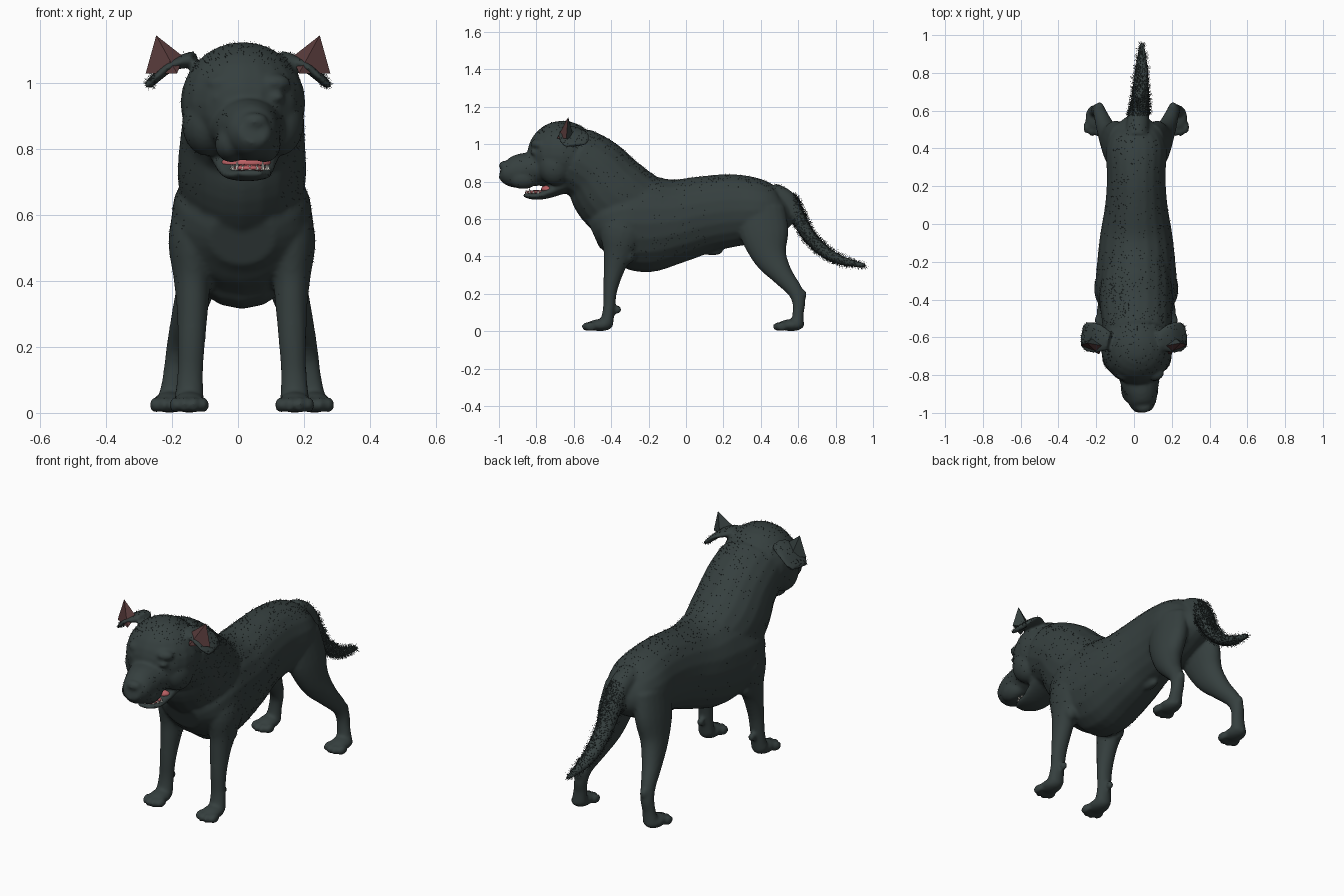
import bpy, bmesh, math, random
from mathutils import Vector, Matrix

random.seed(4)
cube = bpy.data.objects.get("Cube")
if cube:
    bpy.data.objects.remove(cube)


def material(name, rgb):
    m = bpy.data.materials.new(name)
    m.use_nodes = True
    m.diffuse_color = (*rgb, 1)
    bsdf = m.node_tree.nodes["Principled BSDF"]
    bsdf.inputs["Base Color"].default_value = (*rgb, 1)
    bsdf.inputs["Roughness"].default_value = 0.8
    return m


COAT = material("charcoal coat", (0.036, 0.050, 0.049))
EAR = material("inner ear brown", (0.09, 0.04, 0.04))
PINK = material("mouth pink", (0.5, 0.12, 0.13))
TOOTH = material("tooth ivory", (0.8, 0.77, 0.7))


def make_object(name, bm, mats):
    bmesh.ops.recalc_face_normals(bm, faces=bm.faces)
    mesh = bpy.data.meshes.new(name)
    bm.to_mesh(mesh)
    bm.free()
    for m in mats:
        mesh.materials.append(m)
    obj = bpy.data.objects.new(name, mesh)
    bpy.context.collection.objects.link(obj)
    return obj


def smooth_stations(pts, steps=4):
    # Catmull-Rom through the stations
    out = []
    for i in range(len(pts) - 1):
        a, b, c, d = (pts[max(0, min(len(pts) - 1, i + k))] for k in (-1, 0, 1, 2))
        for s in range(steps):
            t = s / steps
            out.append([0.5 * (2 * q + (r - p) * t + (2 * p - 5 * q + 4 * r - w) * t * t
                               + (3 * q - p - 3 * r + w) * t ** 3)
                        for p, q, r, w in zip(a, b, c, d)])
    return out + [list(pts[-1])]


def tube(bm, stations, ref=(1, 0, 0), sides=20):
    # Elliptical loft through (x, y, z, side radius, depth radius)
    st = smooth_stations(stations)
    rings = []
    for i, (x, y, z, ra, rb) in enumerate(st):
        t = (Vector(st[min(i + 1, len(st) - 1)][:3]) - Vector(st[max(i - 1, 0)][:3])).normalized()
        side = Vector(ref) - t * t.dot(Vector(ref))
        side.normalize()
        up = t.cross(side)
        rings.append([bm.verts.new(Vector((x, y, z)) + side * ra * math.cos(k * math.tau / sides)
                                   + up * rb * math.sin(k * math.tau / sides))
                      for k in range(sides)])
    for r0, r1 in zip(rings, rings[1:]):
        for k in range(sides):
            bm.faces.new((r0[k], r0[k - 1], r1[k - 1], r1[k]))
    bm.faces.new(rings[0])
    bm.faces.new(rings[-1])


def ball(bm, centre, radii):
    bmesh.ops.create_uvsphere(bm, u_segments=20, v_segments=14, radius=1,
                              matrix=Matrix.Translation(centre) @ Matrix.Diagonal((*radii, 1)))


body = bmesh.new()
MID = 0.012    # body centre line
FACE = 0.03    # head centre line, turned slightly to the left

# Torso from rump to chest
tube(body, [(MID, y, z, w, h) for y, z, w, h in (
    (.55, .67, .06, .07), (.5, .65, .12, .12), (.4, .645, .16, .17), (.25, .645, .155, .195),
    (.1, .625, .165, .205), (-.05, .59, .19, .225), (-.2, .575, .207, .26),
    (-.35, .575, .215, .235), (-.45, .55, .175, .17), (-.5, .53, .1, .09))])
# Neck
tube(body, [(MID, -.2, .62, .17, .2), (MID, -.32, .68, .19, .215), (MID, -.4, .745, .195, .215),
            (.015, -.49, .855, .187, .19), (.02, -.6, .92, .18, .18)])
# Skull, muzzle, lower jaw, nose
ball(body, (.015, -.66, .94), (.19, .19, .185))
tube(body, [(.025, -.7, .88, .14, .1), (.03, -.82, .867, .108, .092), (.038, -.89, .855, .09, .092),
            (.045, -.95, .85, .072, .074), (.05, -.99, .857, .045, .04)])
tube(body, [(.02, -.64, .79, .11, .05), (.025, -.75, .735, .085, .028),
            (.035, -.82, .722, .066, .018), (.04, -.87, .728, .035, .01)])
ball(body, (.05, -.97, .885), (.042, .03, .026))
# Tail
tube(body, [(.015, .46, .74, .06, .055), (.02, .54, .7, .058, .052), (.028, .6, .61, .055, .042),
            (.033, .65, .52, .05, .036), (.036, .73, .435, .043, .033),
            (.04, .83, .378, .034, .025), (.042, .96, .35, .012, .012)])
# Sheath
ball(body, (MID, .14, .43), (.025, .06, .025))


def paw(s, x, y):
    ball(body, (MID + s * x, y, .032), (.05, .07, .032))
    for k, dx in enumerate((-.042, -.015, .015, .042)):
        reach = -.065 if k in (1, 2) else -.05
        ball(body, (MID + s * (x + dx), y + reach, .024), (.018, .034, .024))


for s in (-1, 1):
    # Front leg with shoulder and elbow
    tube(body, [(MID + s * x, y, z, a, b) for x, y, z, a, b in (
        (.12, -.3, .66, .07, .11), (.145, -.34, .53, .078, .12), (.15, -.365, .41, .058, .078),
        (.15, -.385, .33, .049, .056), (.153, -.405, .22, .042, .038),
        (.157, -.412, .12, .039, .032), (.16, -.425, .04, .045, .036))])
    ball(body, (MID + s * .155, -.31, .41), (.038, .04, .05))
    ball(body, (MID + s * .155, -.365, .115), (.018, .02, .022))
    paw(s, .16, -.46)
    # Hind leg with thigh and hock
    tube(body, [(MID + s * x, y, z, a, b) for x, y, z, a, b in (
        (.085, .4, .65, .07, .13), (.11, .42, .52, .07, .13), (.135, .45, .4, .06, .092),
        (.165, .515, .3, .048, .058), (.19, .58, .22, .036, .042), (.2, .603, .16, .034, .036),
        (.207, .6, .1, .035, .03), (.215, .595, .035, .042, .036))])
    ball(body, (MID + s * .195, .62, .195), (.022, .026, .03))
    paw(s, .22, .562)
    # Cheek, upper lip, brow and eyelid
    ball(body, (.015 + s * .11, -.7, .88), (.075, .09, .1))
    ball(body, (FACE + s * .05, -.87, .815), (.05, .08, .055))
    ball(body, (FACE + s * .075, -.79, 1.0), (.055, .04, .03))
    ball(body, (FACE + s * .085, -.81, .957), (.028, .025, .014))
    # Drooping ear flap
    tube(body, [(s * x, y, z, a, b) for x, y, z, a, b in (
        (.13, -.62, 1.075, .05, .025), (.2, -.605, 1.055, .082, .018),
        (.25, -.595, 1.015, .08, .014), (.275, -.59, .992, .06, .012))], ref=(0, 1, 0))

# Fuse all masses into one smooth skin
dog = make_object("dog_body", body, [COAT])
fuse = dog.modifiers.new("fuse", "REMESH")
fuse.mode = "VOXEL"
fuse.voxel_size = 0.009
relax = dog.modifiers.new("relax", "SMOOTH")
relax.factor = 0.5
relax.iterations = 5
graph = bpy.context.evaluated_depsgraph_get()
skin = bpy.data.meshes.new_from_object(dog.evaluated_get(graph))
dog.modifiers.clear()
dog.data = skin
if not skin.materials:
    skin.materials.append(COAT)
for p in skin.polygons:
    p.use_smooth = True
    p.material_index = 0

# Short fur on the tail, back, crown and ear edges
fur = bmesh.new()


def add_fur(faces, count, length):
    for p in random.choices(faces, k=count):
        n = p.normal
        flow = n + Vector((random.uniform(-.5, .5), random.uniform(0, .9), random.uniform(-.5, .3)))
        across = n.orthogonal().normalized() * 0.0012
        root = p.center - n * 0.002
        tip = root + flow.normalized() * length * random.uniform(.5, 1)
        fur.faces.new([fur.verts.new(v) for v in (root - across, root + across, tip)])


polys = list(skin.polygons)
add_fur([p for p in polys if p.center.y > .57 and abs(p.center.x - .035) < .07 and p.center.z > .32],
        2600, .026)
add_fur([p for p in polys if p.normal.z > .5 and p.center.z > .75 and p.center.y > -.8], 1500, .013)
add_fur([p for p in polys if abs(p.normal.x) > .7 and p.center.z > .35 and p.center.y < .1], 1200, .011)
add_fur([p for p in polys if abs(p.center.x) > .25 and p.center.z > .95], 160, .018)
make_object("coat_fur", fur, [COAT])

# Upright ear points, brown in front and dark behind
for s, side in ((-1, "right"), (1, "left")):
    bm = bmesh.new()
    top, tip, outer, inner, back = (bm.verts.new((s * x, y, z)) for x, y, z in (
        (.165, -.645, 1.08), (.248, -.63, 1.145), (.28, -.64, 1.03),
        (.185, -.69, 1.03), (.215, -.6, 1.035)))
    front = [bm.faces.new((top, tip, inner)), bm.faces.new((inner, tip, outer))]
    rear = [bm.faces.new(f) for f in ((top, back, tip), (tip, back, outer),
                                      (top, inner, back), (inner, outer, back))]
    for f in rear:
        f.material_index = 1
    make_object(side + "_ear_point", bm, [EAR, COAT])

# Tongue and mouth lining
mouth = bmesh.new()
ball(mouth, (.035, -.8, .742), (.05, .062, .012))
ball(mouth, (.025, -.735, .758), (.075, .04, .025))
tongue = make_object("tongue", mouth, [PINK])
for p in tongue.data.polygons:
    p.use_smooth = True

# Lower teeth around the jaw
teeth = bmesh.new()
for k in range(9):
    a = math.pi * (k / 8)
    big = k in (2, 6)
    h = .03 if big else .016
    bmesh.ops.create_cone(teeth, cap_ends=True, segments=6, radius1=.007, radius2=.001, depth=h,
                          matrix=Matrix.Translation((.036 + .055 * math.cos(a),
                                                     -.79 - .065 * math.sin(a), .737 + h / 2)))
make_object("lower_teeth", teeth, [TOOTH])
